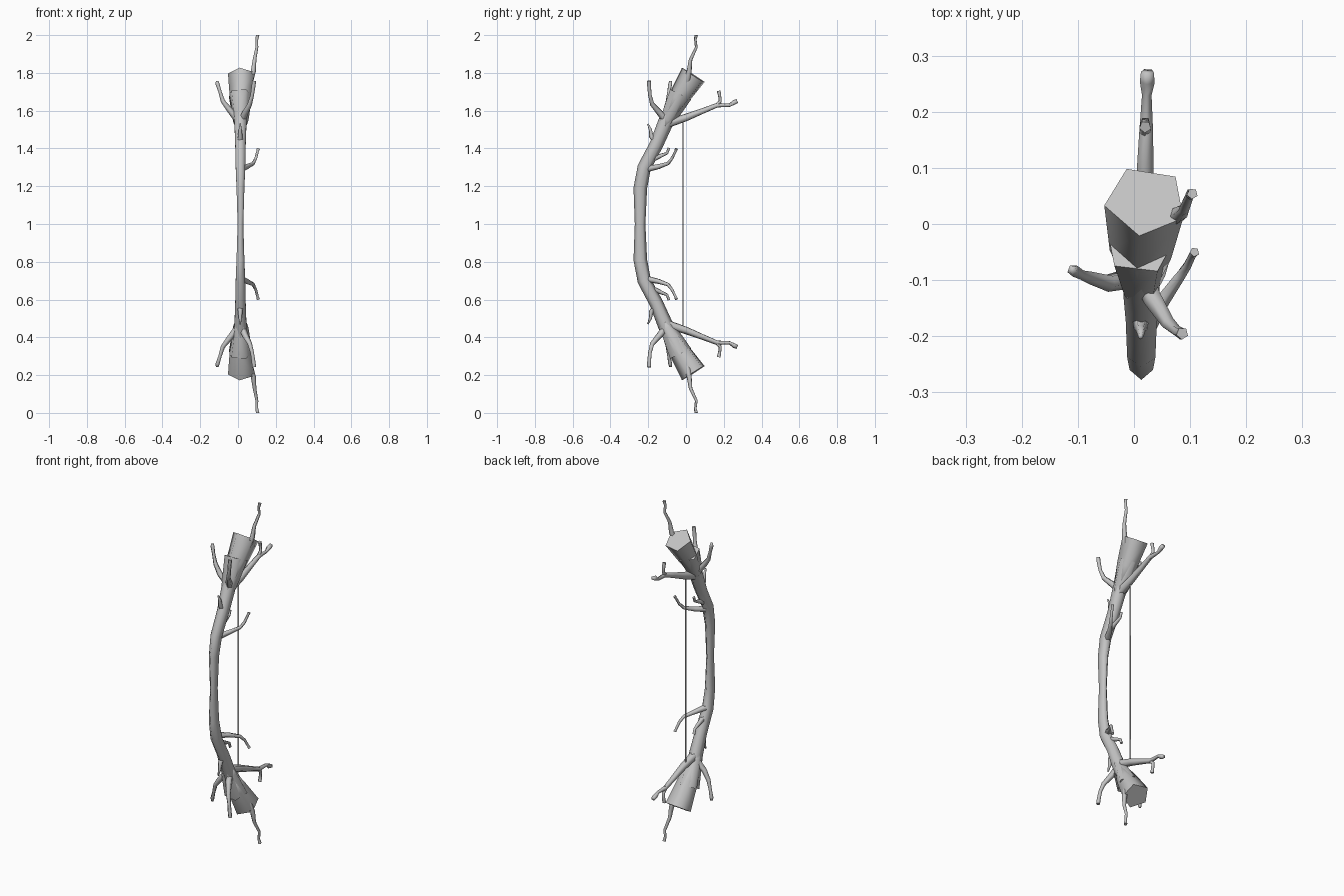
import bpy, bmesh, math
from mathutils import Vector

cube = bpy.data.objects.get("Cube")
if cube:
    bpy.data.objects.remove(cube)

grey = bpy.data.materials.new("bark_grey")
grey.use_nodes = True
colour = (0.55, 0.55, 0.55, 1)
grey.diffuse_color = colour
grey.node_tree.nodes["Principled BSDF"].inputs["Base Color"].default_value = colour


def tube(name, path, radii, sides=5, turn=-94, flip=False):
    """Tapered tube along a path; each radius is a number or a (width, depth) pair."""
    pts = [Vector(p) for p in path]
    last = len(pts) - 1
    bm = bmesh.new()
    rings = []
    overall = (pts[-1] - pts[0]).normalized()
    ref = Vector((1, 0, 0)) if abs(overall.x) < 0.7 else Vector((0, 1, 0))
    for i, p in enumerate(pts):
        t = (pts[min(i + 1, last)] - pts[max(i - 1, 0)]).normalized()
        u = (ref - t * ref.dot(t)).normalized()
        w = t.cross(u)
        r = radii[i]
        ru, rw = r if isinstance(r, tuple) else (r, r)
        ring = []
        for k in range(sides):
            a = math.radians(turn) + math.tau * k / sides
            ring.append(bm.verts.new(p + u * ru * math.cos(a) + w * rw * math.sin(a)))
        rings.append(ring)
    for a, b in zip(rings, rings[1:]):
        for k in range(sides):
            n = (k + 1) % sides
            bm.faces.new((a[k], a[n], b[n], b[k]))
    bm.faces.new(rings[0][::-1])
    bm.faces.new(rings[-1])
    if flip:
        for v in bm.verts:
            v.co.z = 2 - v.co.z
    bmesh.ops.recalc_face_normals(bm, faces=bm.faces[:])
    mesh = bpy.data.meshes.new(name)
    bm.to_mesh(mesh)
    bm.free()
    mesh.materials.append(grey)
    ob = bpy.data.objects.new(name, mesh)
    bpy.context.collection.objects.link(ob)
    bpy.ops.object.select_all(action='DESELECT')
    ob.select_set(True)
    bpy.context.view_layer.objects.active = ob
    bpy.ops.object.shade_smooth_by_angle(angle=math.radians(86))


def both_ends(name, path, radii, **kw):
    tube("upper_" + name, path, radii, **kw)
    tube("lower_" + name, path, radii, flip=True, **kw)


# Curved bow limb, described from the grip to the top and mirrored down
limb = [(-.243, 1.0, .0175, .028), (-.242, 1.19, .024, .036), (-.221, 1.3, .029, .036),
        (-.157, 1.42, .032, .036), (-.107, 1.54, .037, .041), (-.07, 1.61, .038, .04)]
whole = [(y, 2 - z, a, b) for y, z, a, b in limb[:0:-1]] + limb
tube("bow_limb", [(.013, y, z) for y, z, a, b in whole], [(a, b) for y, z, a, b in whole],
     sides=6, turn=-90)

# Broken bark collars, then the flared cut ends rising out of them
both_ends("bark_collar", [(.013, -.12, 1.51), (.013, -.1, 1.55), (.011, -.032, 1.687)],
          [.028, .043, .066], turn=-62)
both_ends("cut_end", [(.013, -.09, 1.57), (.014, -.04, 1.66), (.021, .041, 1.787)],
          [.035, .058, .075], turn=-99)

# Twigs near each end
both_ends("tip_twig", [(.04, -.005, 1.7), (.066, .008, 1.76), (.082, .018, 1.81),
                       (.088, .025, 1.87), (.1, .055, 1.935), (.1, .05, 1.975), (.104, .054, 2.0)],
          [.017, .017, .014, .01, .008, .007, .01])
both_ends("right_twig", [(.0, -.095, 1.55), (-.045, -.105, 1.605), (-.08, -.095, 1.65),
                         (-.095, -.09, 1.7), (-.108, -.083, 1.74), (-.11, -.081, 1.756)],
          [.02, .016, .012, .009, .011, .008])
both_ends("front_twig", [(.02, -.1, 1.54), (.035, -.135, 1.585), (.062, -.178, 1.635),
                         (.075, -.19, 1.68), (.083, -.195, 1.735), (.086, -.195, 1.758)],
          [.021, .018, .013, .01, .011, .011])
both_ends("back_branch", [(.013, -.1, 1.53), (.018, .0, 1.562), (.02, .09, 1.598),
                          (.022, .165, 1.628), (.023, .23, 1.628), (.024, .255, 1.643),
                          (.024, .272, 1.65)],
          [.026, .021, .016, .013, .009, .014, .012])
both_ends("back_branch_fork", [(.021, .155, 1.62), (.02, .182, 1.65), (.02, .178, 1.685),
                               (.02, .173, 1.705)], [.012, .009, .009, .011])

# Twigs along the limb
both_ends("left_twig", [(.013, -.205, 1.29), (.045, -.145, 1.303), (.08, -.095, 1.32),
                        (.094, -.075, 1.345), (.104, -.055, 1.385), (.108, -.05, 1.398)],
          [.018, .014, .01, .008, .007, .009])
both_ends("inner_twig", [(.012, -.18, 1.34), (.012, -.13, 1.362), (.012, -.1, 1.375),
                         (.012, -.09, 1.403)], [.016, .011, .008, .008])
both_ends("outer_spur", [(.012, -.15, 1.42), (.012, -.183, 1.465), (.012, -.188, 1.5),
                         (.012, -.202, 1.53)], [.018, .013, .009, .004])

# Taut string
tube("bow_string", [(.013, -.015, .44), (.013, -.015, 1.56)], [(.005, .003), (.005, .003)])
